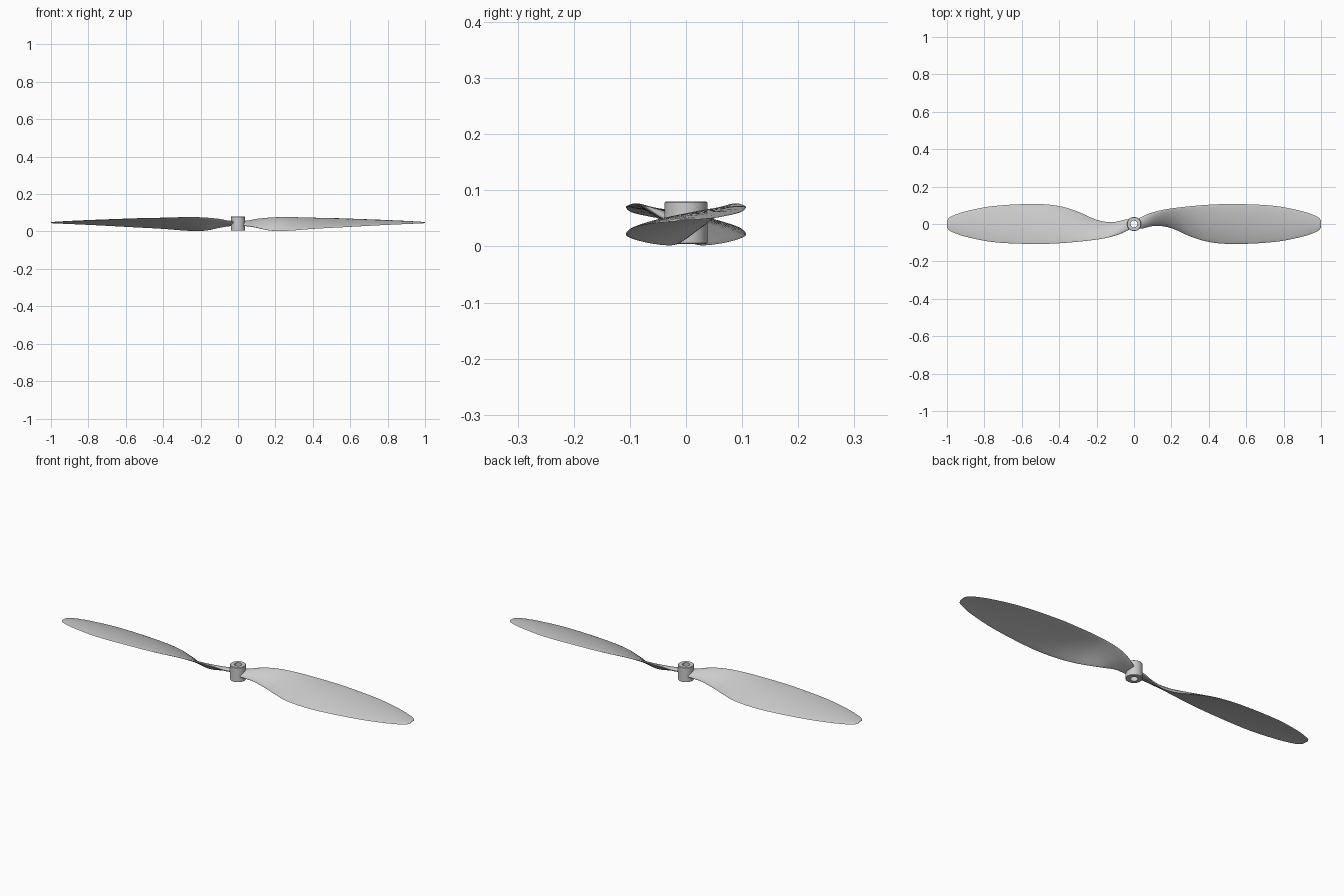
import bpy
import bmesh
import math
from mathutils import Vector, Matrix

cube = bpy.data.objects.get("Cube")
if cube:
    bpy.data.objects.remove(cube, do_unlink=True)

grey = bpy.data.materials.new("light grey plastic")
grey.use_nodes = True
colour = (0.6, 0.6, 0.6, 1)
grey.diffuse_color = colour
grey.node_tree.nodes["Principled BSDF"].inputs["Base Color"].default_value = colour


def finish(name, bm, angle):
    """Turn a bmesh into a smooth-shaded grey object."""
    bmesh.ops.recalc_face_normals(bm, faces=bm.faces)
    mesh = bpy.data.meshes.new(name)
    bm.to_mesh(mesh)
    bm.free()
    mesh.materials.append(grey)
    obj = bpy.data.objects.new(name, mesh)
    bpy.context.collection.objects.link(obj)
    bpy.ops.object.select_all(action="DESELECT")
    obj.select_set(True)
    bpy.context.view_layer.objects.active = obj
    bpy.ops.object.shade_smooth_by_angle(angle=math.radians(angle))
    return obj


def bridge(bm, a, b):
    """Join two closed rings of equal size with quads."""
    for i in range(len(a)):
        j = (i + 1) % len(a)
        bm.faces.new((a[i], a[j], b[j], b[i]))


# Blade stations: x, front edge y and z, back edge y and z, thickness
STATIONS = [Vector(s) for s in (
    (.02, -.026, .032, .026, .05, .02),
    (.05, -.023, .03, .043, .054, .02),
    (.1, -.011, .02, .062, .066, .018),
    (.16, -.013, .007, .077, .073, .014),
    (.22, -.03, .002, .086, .076, .012),
    (.3, -.066, .006, .095, .076, .011),
    (.4, -.096, .014, .103, .073, .01),
    (.53, -.107, .021, .107, .07, .009),
    (.75, -.096, .033, .097, .061, .007),
    (.9, -.068, .04, .068, .054, .005),
    (.97, -.044, .043, .044, .05, .004),
    (.99, -.032, .044, .032, .049, .003),
    (1, -.018, .045, .018, .048, .002))]


def tangent(i):
    a, b = STATIONS[max(i - 1, 0)], STATIONS[min(i + 1, len(STATIONS) - 1)]
    return (b - a) / (b[0] - a[0])


def smooth_stations(steps):
    """Hermite interpolation through the stations."""
    for i in range(len(STATIONS) - 1):
        p, q = STATIONS[i], STATIONS[i + 1]
        h = q[0] - p[0]
        for k in range(steps):
            t = k / steps
            s = t * t * (3 - 2 * t)
            yield (p * (1 - s) + q * s + tangent(i) * (h * t * (1 - t) ** 2)
                   - tangent(i + 1) * (h * t * t * (1 - t)))
    yield STATIONS[-1]


def blade_section(bm, station, count=32):
    """Thin cambered aerofoil ring between the two blade edges."""
    x, y0, z0, y1, z1, thick = station
    low, high = Vector((x, y0, z0)), Vector((x, y1, z1))
    chord = high - low
    normal = Vector((0, -chord.z, chord.y)).normalized()
    ring = []
    for i in range(count):
        a = 2 * math.pi * i / count
        t = (1 - math.cos(a)) / 2
        lift = chord.length * .16 * t * (1 - t) + thick / 2 * math.sin(a)
        ring.append(bm.verts.new(low + chord * t + normal * lift))
    return ring


def make_blade(name, turn):
    bm = bmesh.new()
    rings = [blade_section(bm, s) for s in smooth_stations(5)]
    for a, b in zip(rings, rings[1:]):
        bridge(bm, a, b)
    bm.faces.new(rings[0])
    bm.faces.new(rings[-1])
    bm.transform(Matrix.Rotation(turn, 4, "Z"))
    finish(name, bm, 60)


# Two twisted blades, half a turn apart
make_blade("left_blade", 0)
make_blade("right_blade", math.pi)

# Hub: a tube with a through bore and a slight rim bevel
bm = bmesh.new()
profile = [(.018, .004), (.036, .004), (.038, .006),
           (.038, .078), (.036, .08), (.018, .08)]
sides = 48
rings = [[bm.verts.new((r * math.cos(2 * math.pi * i / sides),
                        r * math.sin(2 * math.pi * i / sides), z))
          for i in range(sides)] for r, z in profile]
for a, b in zip(rings, rings[1:] + rings[:1]):
    bridge(bm, a, b)
finish("hub", bm, 30)
